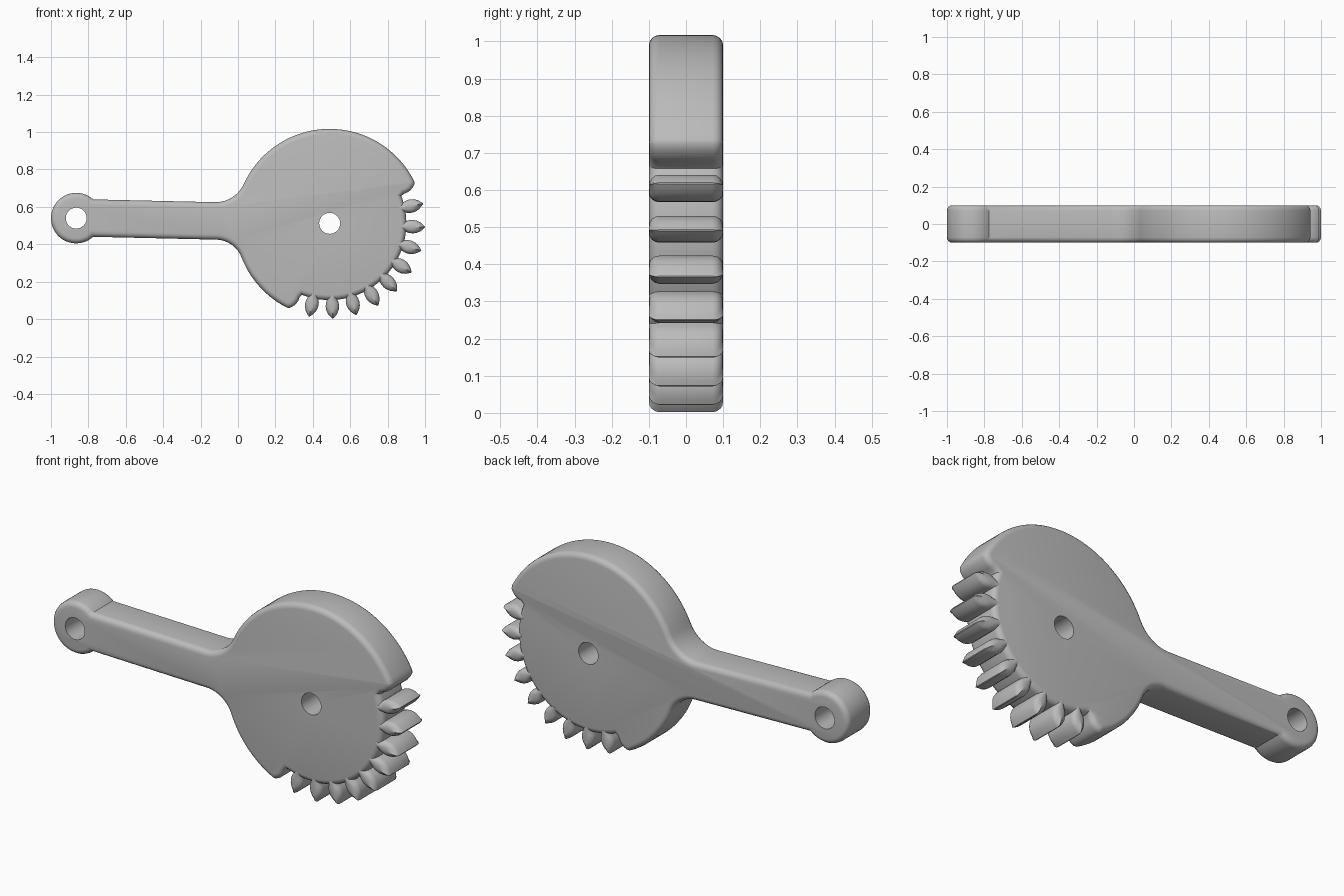
import bpy, bmesh
from math import sin, cos, radians, degrees, atan2, hypot, pi

old = bpy.data.objects.get("Cube")
if old:
    bpy.data.objects.remove(old, do_unlink=True)

grey = bpy.data.materials.new("plain_grey")
grey.use_nodes = True
colour = (0.5, 0.5, 0.5, 1)
grey.diffuse_color = colour
grey.node_tree.nodes["Principled BSDF"].inputs["Base Color"].default_value = colour

HUB, EYE = (0.49, 0.512), (-0.865, 0.54)
R, ROOT, HALF, ROUND = 0.505, 0.41, 0.1, 0.028
PITCH, FIRST = 14.3, -102.4
# tooth radius and half width, from root to tip
TOOTH = [(0.405, 0.027), (0.425, 0.034), (0.445, 0.036), (0.465, 0.033),
         (0.485, 0.024), (0.5, 0.012), (0.51, 0.002)]


def polar(c, r, deg):
    a = radians(deg)
    return (c[0] + r * cos(a), c[1] + r * sin(a))


def arc(c, r, a0, a1, n):
    return [polar(c, r, a0 + (a1 - a0) * i / n) for i in range(n + 1)]


def tooth_point(deg, r, w):
    x, z = polar(HUB, r, deg)
    a = radians(deg)
    return (x - w * sin(a), z + w * cos(a))


def finish(name, bm):
    bmesh.ops.recalc_face_normals(bm, faces=bm.faces)
    mesh = bpy.data.meshes.new(name)
    bm.to_mesh(mesh)
    bm.free()
    mesh.materials.append(grey)
    obj = bpy.data.objects.new(name, mesh)
    bpy.context.collection.objects.link(obj)
    return obj


def smooth(obj):
    bpy.ops.object.select_all(action='DESELECT')
    obj.select_set(True)
    bpy.context.view_layer.objects.active = obj
    bpy.ops.object.shade_smooth_by_angle(angle=radians(35))


def fillet(side, z, x=-0.12):
    """Arc that blends the arm edge into the hub; side is +1 above, -1 below."""
    h = abs(z - HUB[1])
    dx = HUB[0] - x
    r = (dx * dx + h * h - R * R) / (2 * (R - h))
    c = (x, z + side * r)
    touch = degrees(atan2(HUB[1] - c[1], dx))
    return arc(c, r, touch, -90 * side, 10), (180 + touch) % 360


# Body outline: gear root, hub rim, arm, eye, arm, hub rim
low, high = FIRST - PITCH, FIRST + 9 * PITCH
up, up_angle = fillet(1, 0.625)
down, down_angle = fillet(-1, 0.425)
flank = TOOTH[:-1]
outline = arc(HUB, ROOT, low + 5.5, high - 5.5, 60)
outline += [tooth_point(high, r, -w) for r, w in flank[1:]]
outline += arc(HUB, R, high, up_angle, 48)[:-1] + up
corner = degrees(atan2(0.1, 0.0907))
outline += arc(EYE, 0.135, corner, 360 - corner, 40)
outline += down[::-1] + arc(HUB, R, down_angle, 360 + low, 32)[1:]
outline += [tooth_point(low, r, w) for r, w in flank[:0:-1]]

bm = bmesh.new()
front = bm.faces.new([bm.verts.new((x, -HALF, z)) for x, z in outline])
out = bmesh.ops.extrude_face_region(bm, geom=[front], use_keep_orig=True)
bmesh.ops.translate(bm, vec=(0, 2 * HALF, 0),
                    verts=[v for v in out["geom"] if isinstance(v, bmesh.types.BMVert)])
bmesh.ops.recalc_face_normals(bm, faces=bm.faces)
rims = [e for e in bm.edges if abs(e.verts[0].co.y - e.verts[1].co.y) < 0.001]
bmesh.ops.bevel(bm, geom=rims, offset=ROUND, segments=4, profile=0.5,
                affect='EDGES', clamp_overlap=False)
body = finish("gear_lever_body", bm)

# Pivot holes through the hub and the eye
for name, c in (("hub_hole_cutter", HUB), ("eye_hole_cutter", EYE)):
    bm = bmesh.new()
    hole = bm.faces.new([bm.verts.new((x, -0.2, z)) for x, z in arc(c, 0.056, 0, 360, 32)[:-1]])
    out = bmesh.ops.extrude_face_region(bm, geom=[hole], use_keep_orig=True)
    bmesh.ops.translate(bm, vec=(0, 0.4, 0),
                        verts=[v for v in out["geom"] if isinstance(v, bmesh.types.BMVert)])
    cutter = finish(name, bm)
    cutter.hide_render = True
    mod = body.modifiers.new(name, 'BOOLEAN')
    mod.object, mod.operation, mod.solver = cutter, 'DIFFERENCE', 'EXACT'
    bpy.context.view_layer.objects.active = body
    bpy.ops.object.modifier_apply(modifier=name)
    bpy.data.objects.remove(cutter, do_unlink=True)
smooth(body)

# Leaf-shaped teeth, lofted through inset layers so both ends are rounded
steps = [i * pi / 8 for i in range(5)]
layers = [(-HALF + ROUND * (1 - sin(a)), ROUND * (1 - cos(a))) for a in reversed(steps)]
layers = [(y, inset) for y, inset in layers]
layers += [(-y, inset) for y, inset in reversed(layers)]
for i in range(9):
    deg = FIRST + i * PITCH
    bm = bmesh.new()
    rings = []
    for y, inset in layers:
        side = [(r - inset * (r - 0.405) / 0.105, max(w - inset, w * 0.15)) for r, w in TOOTH]
        side = [(0.385, side[0][1])] + side
        pts = [tooth_point(deg, r, -w) for r, w in side]
        pts += [tooth_point(deg, r, w) for r, w in reversed(side)]
        rings.append([bm.verts.new((x, y, z)) for x, z in pts])
    n = len(rings[0])
    for a, b in zip(rings, rings[1:]):
        for k in range(n):
            bm.faces.new((a[k], a[(k + 1) % n], b[(k + 1) % n], b[k]))
    bm.faces.new(rings[0])
    bm.faces.new(rings[-1])
    smooth(finish(f"tooth_{i + 1}", bm))
